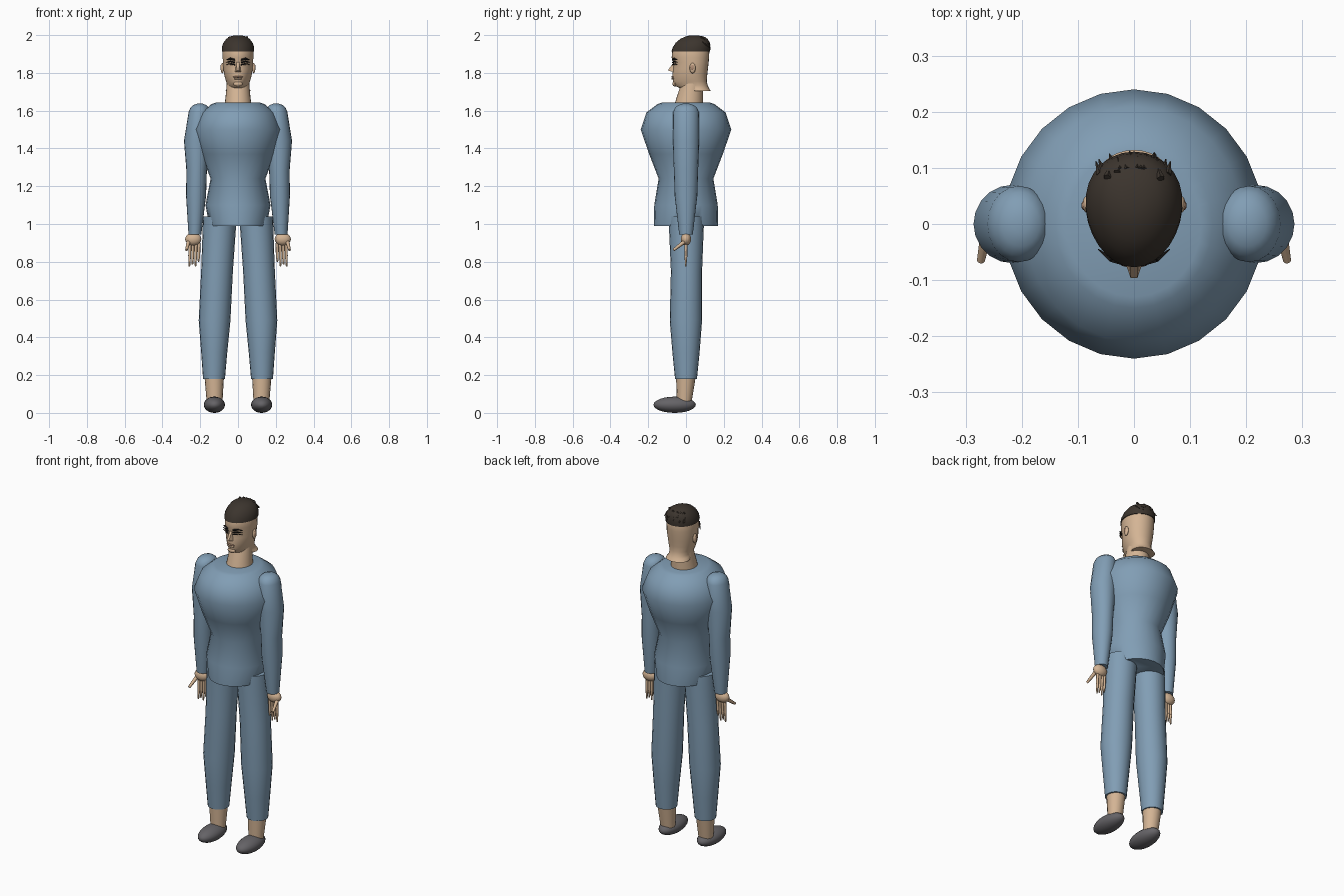
import bpy, bmesh, math, random
from mathutils import Vector

random.seed(4)


def material(name, rgb):
    m = bpy.data.materials.new(name)
    m.diffuse_color = (*rgb, 1)
    return m


BLUE = material("blue_cloth", (0.22, 0.34, 0.46))
SKIN = material("skin", (0.66, 0.46, 0.30))
LIP = material("lip", (0.45, 0.27, 0.18))
HAIR = material("dark_hair", (0.045, 0.035, 0.027))
SHOE = material("grey_shoe", (0.13, 0.125, 0.135))
DARK = material("eye_dark", (0.015, 0.013, 0.012))


def finish(name, bm, mat, angle=50):
    bmesh.ops.recalc_face_normals(bm, faces=bm.faces)
    me = bpy.data.meshes.new(name)
    bm.to_mesh(me)
    bm.free()
    ob = bpy.data.objects.new(name, me)
    bpy.context.collection.objects.link(ob)
    me.materials.append(mat)
    bpy.ops.object.select_all(action='DESELECT')
    ob.select_set(True)
    bpy.context.view_layer.objects.active = ob
    bpy.ops.object.shade_smooth_by_angle(angle=math.radians(angle))
    return ob


def loft(name, rows, mat, seg=24, angle=50):
    """Rows of (z, centre x, front y, back y, half width, front taper)."""
    bm = bmesh.new()
    rings = []
    for z, cx, yf, yb, rx, taper in rows:
        ring = []
        for i in range(seg):
            a = 2 * math.pi * i / seg
            s = math.sin(a)
            ring.append(bm.verts.new((cx + rx * math.cos(a) * (1 + taper * s),
                                      (yf + yb) / 2 + (yb - yf) / 2 * s, z)))
        rings.append(ring)
    for lo, hi in zip(rings, rings[1:]):
        for i in range(seg):
            j = (i + 1) % seg
            bm.faces.new((lo[i], lo[j], hi[j], hi[i]))
    bm.faces.new(rings[0][::-1])
    bm.faces.new(rings[-1])
    return finish(name, bm, mat, angle)


def ball(name, loc, size, mat, seg=20):
    bm = bmesh.new()
    bmesh.ops.create_uvsphere(bm, u_segments=seg, v_segments=seg // 2, radius=1)
    for v in bm.verts:
        v.co = Vector(loc) + Vector(v.co[k] * size[k] for k in range(3))
    return finish(name, bm, mat)


def rod(name, a, b, r1, r2, mat, seg=8):
    a, b = Vector(a), Vector(b)
    bm = bmesh.new()
    bmesh.ops.create_cone(bm, cap_ends=True, segments=seg, radius1=r1, radius2=r2,
                          depth=(b - a).length)
    q = (b - a).to_track_quat('Z', 'Y')
    for v in bm.verts:
        v.co = q @ v.co + (a + b) / 2
    return finish(name, bm, mat)


# Tunic body
loft("tunic", [(z, 0, -ry, ry, rx, 0) for z, rx, ry in (
    (0.99, 0.152, 0.17), (1.10, 0.172, 0.168), (1.24, 0.145, 0.145),
    (1.37, 0.195, 0.195), (1.50, 0.232, 0.24), (1.59, 0.195, 0.21),
    (1.635, 0.14, 0.15), (1.642, 0.12, 0.13))], BLUE, 24, 80)

# Neck
loft("neck", [(1.60, 0, -0.07, 0.09, 0.075, 0), (1.67, 0, -0.05, 0.09, 0.066, 0),
              (1.76, 0, -0.02, 0.09, 0.058, 0)], SKIN)

# Head, with jaw tapering to the chin and flared nape
loft("head", [(1.703, 0, 0.02, 0.132, 0.068, 0), (1.718, 0, -0.03, 0.122, 0.058, 0.2),
              (1.733, 0, -0.063, 0.115, 0.055, 0.28), (1.755, 0, -0.069, 0.11, 0.062, 0.22),
              (1.785, 0, -0.072, 0.112, 0.071, 0.16), (1.82, 0, -0.069, 0.116, 0.077, 0.1),
              (1.855, 0, -0.066, 0.12, 0.08, 0.1), (1.88, 0, -0.076, 0.122, 0.081, 0.1),
              (1.92, 0, -0.072, 0.124, 0.082, 0.1), (1.96, 0, -0.05, 0.11, 0.07, 0.1),
              (1.985, 0, -0.01, 0.08, 0.04, 0)], SKIN, 28, 60)

# Hair cap and rear tufts
loft("hair", [(1.913, 0, -0.077, 0.128, 0.086, 0.1), (1.935, 0, -0.07, 0.129, 0.086, 0.1),
              (1.96, 0, -0.054, 0.126, 0.077, 0.1), (1.98, 0, -0.03, 0.115, 0.062, 0.1),
              (1.993, 0, -0.002, 0.092, 0.042, 0.05), (1.999, 0, 0.025, 0.06, 0.016, 0)],
     HAIR, 28)
for i in range(21):
    x = -0.06 + 0.006 * i
    z = random.uniform(1.945, 1.985)
    y = 0.122 - 6 * x * x - max(0, z - 1.96) * 0.6
    rod("hair_tuft", (x, y - 0.012, z + 0.005),
        (x + random.uniform(-0.01, 0.01), y + 0.011, z - random.uniform(0.01, 0.02)),
        0.007, 0.001, HAIR, 5)

# Nose wedge
bm = bmesh.new()
pts = [bm.verts.new(p) for p in ((-0.008, -0.06, 1.865), (0.008, -0.06, 1.865),
                                 (-0.006, -0.096, 1.813), (0.006, -0.096, 1.813),
                                 (-0.018, -0.062, 1.803), (0.018, -0.062, 1.803))]
bmesh.ops.convex_hull(bm, input=pts)
finish("nose", bm, SKIN, 40)

# Lips
ball("upper_lip", (0, -0.07, 1.779), (0.026, 0.008, 0.005), LIP, 12)
ball("lower_lip", (0, -0.069, 1.769), (0.022, 0.008, 0.005), SKIN, 12)
ball("chin", (0, -0.06, 1.742), (0.025, 0.012, 0.014), SKIN, 12)

for s in (-1, 1):
    # Eyes, brows and lashes
    ball("eye", (s * 0.034, -0.06, 1.848), (0.015, 0.006, 0.006), SKIN, 12)
    for z, r in ((1.872, 0.0055), (1.858, 0.004), (1.846, 0.004)):
        rod("brow_and_lash", (s * 0.016, -0.07, z - 0.003), (s * 0.04, -0.063, z + 0.003),
            r, r, DARK, 6)
        rod("brow_and_lash_end", (s * 0.04, -0.063, z + 0.003), (s * 0.064, -0.045, z - 0.003),
            r, 0.001, DARK, 6)

    # Ears
    ball("ear", (s * 0.083, 0.035, 1.825), (0.009, 0.016, 0.028), SKIN, 14)
    ball("ear_hollow", (s * 0.088, 0.033, 1.828), (0.006, 0.009, 0.016), LIP, 12)

    # Sleeve with rounded shoulder
    loft("sleeve", [(z, s * x, -ry, ry, rx, 0) for z, x, rx, ry in (
        (0.945, 0.228, 0.034, 0.036), (1.15, 0.222, 0.053, 0.06), (1.28, 0.219, 0.054, 0.064),
        (1.44, 0.216, 0.07, 0.07), (1.595, 0.205, 0.056, 0.068), (1.617, 0.203, 0.048, 0.057),
        (1.63, 0.202, 0.034, 0.04), (1.637, 0.201, 0.014, 0.016))], BLUE, 20)

    # Hand, fingers and thumb
    ball("hand", (s * 0.237, 0, 0.92), (0.043, 0.027, 0.034), SKIN)
    for x, tip in ((0.206, 0.80), (0.222, 0.775), (0.238, 0.785), (0.254, 0.775)):
        rod("finger", (s * x, 0, 0.90), (s * (x + 0.002), 0, 0.83), 0.008, 0.0075, SKIN)
        rod("fingertip", (s * (x + 0.002), 0, 0.83), (s * (x + 0.003), -0.002, tip),
            0.0075, 0.004, SKIN)
    rod("thumb", (s * 0.262, -0.01, 0.905), (s * 0.273, -0.066, 0.862), 0.011, 0.007, SKIN)

    # Trouser leg
    loft("trouser_leg", [(z, s * x, yf, yb, rx, 0) for z, x, yf, yb, rx in (
        (0.18, 0.127, -0.058, 0.058, 0.058), (0.32, 0.126, -0.072, 0.072, 0.069),
        (0.49, 0.124, -0.086, 0.085, 0.084), (0.75, 0.111, -0.08, 0.085, 0.084),
        (0.98, 0.099, -0.09, 0.094, 0.088), (1.04, 0.097, -0.09, 0.094, 0.088))], BLUE, 20)

    # Ankle and shoe
    loft("ankle", [(0.06, s * 0.124, -0.048, 0.03, 0.042, 0),
                   (0.20, s * 0.126, -0.053, 0.053, 0.052, 0)], SKIN, 16)
    ball("shoe", (s * 0.125, -0.06, 0.043), (0.056, 0.112, 0.043), SHOE, 24)
